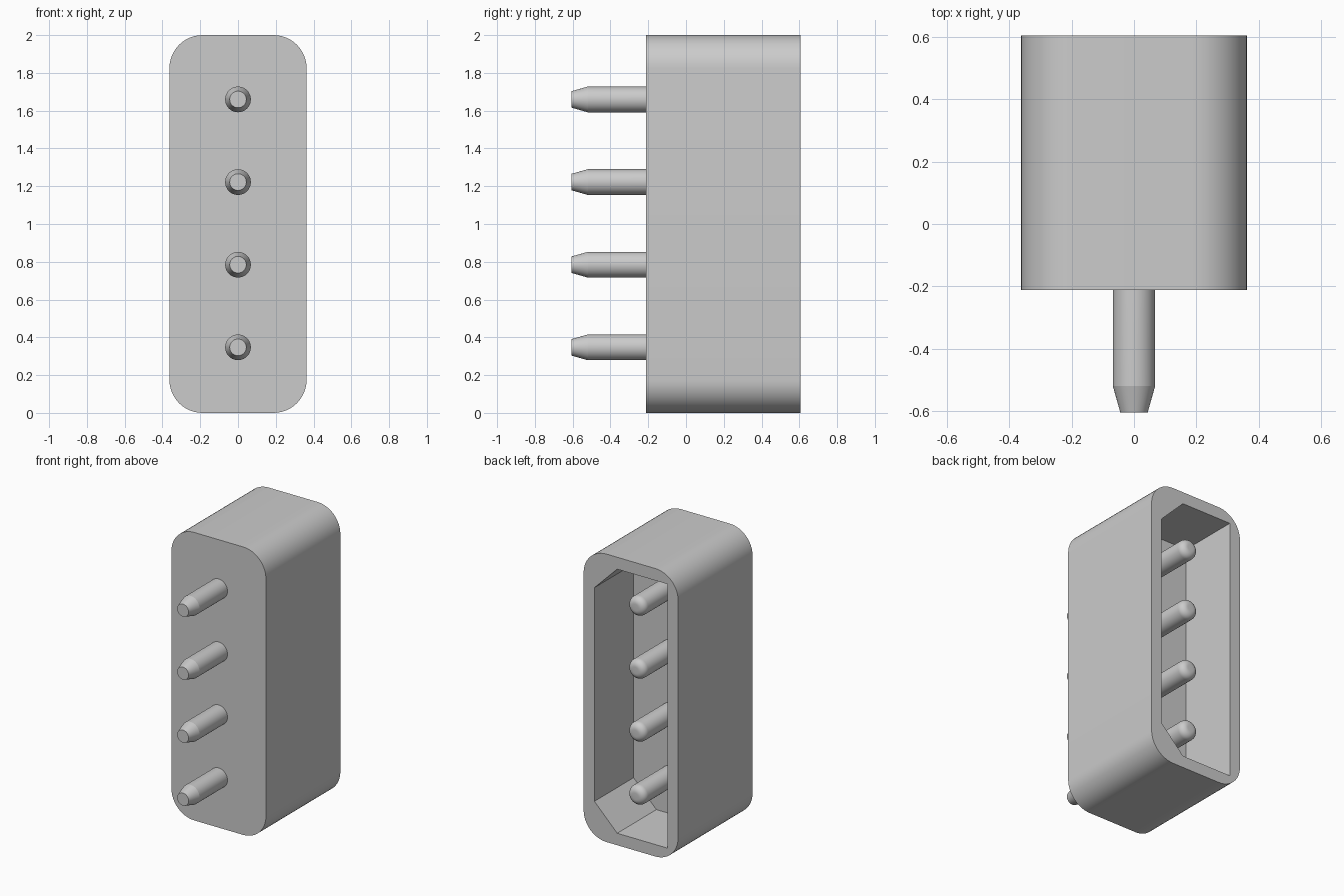
import bpy, bmesh
from math import sin, cos, pi, radians
from mathutils import Vector

cube = bpy.data.objects.get("Cube")
if cube:
    bpy.data.objects.remove(cube, do_unlink=True)

grey = bpy.data.materials.new("light_grey")
grey.use_nodes = True
colour = (0.6, 0.6, 0.6, 1)
grey.diffuse_color = colour
grey.node_tree.nodes["Principled BSDF"].inputs["Base Color"].default_value = colour

HALF_W, HEIGHT, CORNER, WALL = 0.363, 2.0, 0.175, 0.083
FRONT, BACK, FLOOR = -0.212, 0.605, 0.175


def finish(bm, name, location=(0, 0, 0)):
    bmesh.ops.recalc_face_normals(bm, faces=bm.faces)
    mesh = bpy.data.meshes.new(name)
    bm.to_mesh(mesh)
    bm.free()
    mesh.materials.append(grey)
    obj = bpy.data.objects.new(name, mesh)
    obj.location = location
    bpy.context.collection.objects.link(obj)
    bpy.ops.object.select_all(action="DESELECT")
    obj.select_set(True)
    bpy.context.view_layer.objects.active = obj
    bpy.ops.object.shade_smooth_by_angle(angle=radians(14))
    return obj


def rounded_outline(steps=12):
    points = []
    for quarter, (sx, sz) in enumerate([(1, 1), (-1, 1), (-1, -1), (1, -1)]):
        cx = sx * (HALF_W - CORNER)
        cz = HEIGHT / 2 + sz * (HEIGHT / 2 - CORNER)
        for i in range(steps + 1):
            a = (quarter + i / steps) * pi / 2
            points.append((cx + CORNER * cos(a), cz + CORNER * sin(a)))
    return points


def cavity_outline(cut=0.175):
    # Two corners on the left side are cut at 45 degrees
    w, low, high = HALF_W - WALL, WALL, HEIGHT - WALL
    return [(w, low + cut), (w, high - cut), (w - cut, high),
            (-w, high), (-w, low), (w - cut, low)]


def ring(bm, outline, y):
    return [bm.verts.new((x, y, z)) for x, z in outline]


def walls(bm, a, b):
    for i in range(len(a)):
        j = (i + 1) % len(a)
        bm.faces.new((a[i], a[j], b[j], b[i]))


# Housing: rounded block with an open cavity at the back
bm = bmesh.new()
outer_front = ring(bm, rounded_outline(), FRONT)
outer_back = ring(bm, rounded_outline(), BACK)
inner_back = ring(bm, cavity_outline(), BACK)
inner_floor = ring(bm, cavity_outline(), FLOOR)
walls(bm, outer_front, outer_back)
walls(bm, inner_back, inner_floor)
bm.faces.new(outer_front)
bm.faces.new(inner_floor)
rim = [e for e in bm.edges if all(abs(v.co.y - BACK) < 1e-5 for v in e.verts)]
bmesh.ops.triangle_fill(bm, use_beauty=True, edges=rim, normal=Vector((0, 1, 0)))
finish(bm, "housing")


# Contact pins: tapered in front, rounded inside the cavity
def make_pin(name, z, radius=0.068, fillet=0.045, tip=0.555):
    profile = [(0, -0.605), (0.044, -0.605), (radius, -0.52)]
    for i in range(9):
        a = i / 8 * pi / 2
        profile.append((radius - fillet + fillet * cos(a), tip - fillet + fillet * sin(a)))
    profile.append((0, tip))
    bm = bmesh.new()
    verts = [bm.verts.new((r, y, 0)) for r, y in profile]
    edges = [bm.edges.new(pair) for pair in zip(verts, verts[1:])]
    bmesh.ops.spin(bm, geom=verts + edges, cent=(0, 0, 0), axis=(0, 1, 0),
                   angle=2 * pi, steps=40)
    bmesh.ops.remove_doubles(bm, verts=bm.verts, dist=1e-5)
    finish(bm, name, (0, 0, z))


for n in range(4):
    make_pin(f"contact_pin_{n + 1}", 0.347 + n * 0.4375)
